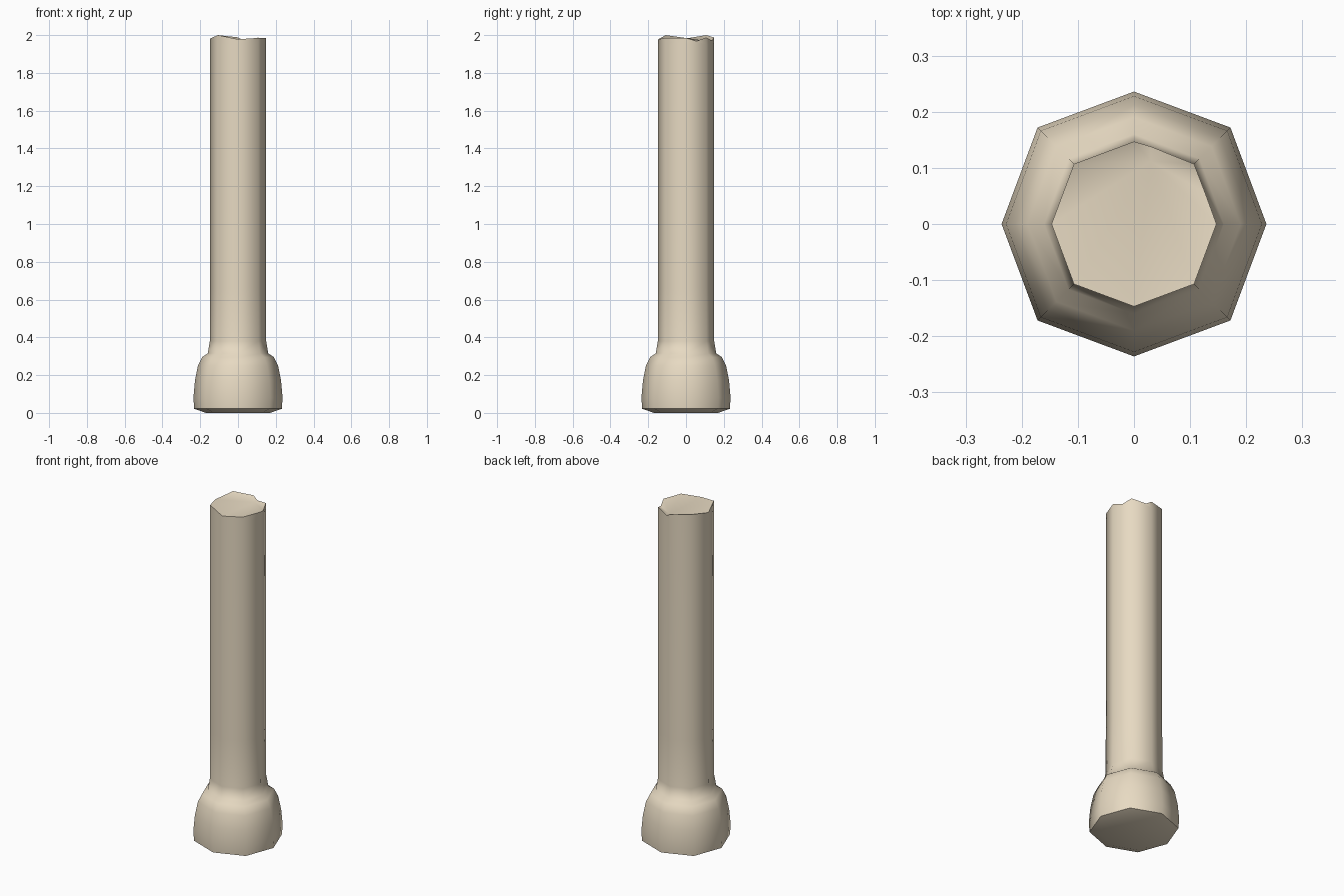
import bpy, bmesh
from math import cos, sin, pi

if "Cube" in bpy.data.objects:
    bpy.data.objects.remove(bpy.data.objects["Cube"])

# Eight-sided profile: radius, height
profile = [(0.17, 0.0), (0.232, 0.022), (0.236, 0.08), (0.228, 0.17), (0.212, 0.25),
           (0.19, 0.295), (0.16, 0.315), (0.149, 0.38), (0.147, 0.66), (0.147, 1.95)]
# Broken rim heights, one per side corner
rim_heights = [1.985, 1.987, 1.988, 2.0, 1.982, 2.0, 1.978, 1.985]


def corner(k, r):
    # Diagonal corners sit slightly further out
    r *= 1.03 if k % 2 else 1.0
    return r * cos(k * pi / 4), r * sin(k * pi / 4)


bm = bmesh.new()

# Foot and shaft
rings = [[bm.verts.new((*corner(k, r), z)) for k in range(8)] for r, z in profile]
for a, b in zip(rings, rings[1:]):
    for k in range(8):
        n = (k + 1) % 8
        bm.faces.new((a[k], a[n], b[n], b[k]))
bm.faces.new(rings[0][::-1])

# Broken rim, with two extra chips on the back right
rim = [bm.verts.new((*corner(k, 0.147), z)) for k, z in enumerate(rim_heights)]
chip_right = bm.verts.new((0.127, 0.055, 1.968))
chip_back = bm.verts.new((0.03, 0.138, 1.97))
chips = {0: [chip_right], 1: [chip_back]}
outline = []
for k in range(8):
    n = (k + 1) % 8
    extra = chips.get(k, [])
    bm.faces.new([rings[-1][k], rings[-1][n], rim[n]] + extra + [rim[k]])
    outline += [rim[k]] + extra

# Fractured top around a low point near the back
low = bm.verts.new((0.03, 0.112, 1.968))
for i, v in enumerate(outline):
    bm.faces.new((v, outline[(i + 1) % len(outline)], low))

bmesh.ops.recalc_face_normals(bm, faces=bm.faces)
mesh = bpy.data.meshes.new("broken_column")
bm.to_mesh(mesh)
bm.free()
column = bpy.data.objects.new("broken_column", mesh)
bpy.context.collection.objects.link(column)

# Smooth sides, sharp break
mat = bpy.data.materials.new("pale_stone")
mat.diffuse_color = (0.80, 0.70, 0.54, 1)
mat.use_nodes = True
mat.node_tree.nodes["Principled BSDF"].inputs["Base Color"].default_value = mat.diffuse_color
mesh.materials.append(mat)
bpy.context.view_layer.objects.active = column
column.select_set(True)
bpy.ops.object.shade_smooth_by_angle(angle=1.1)
